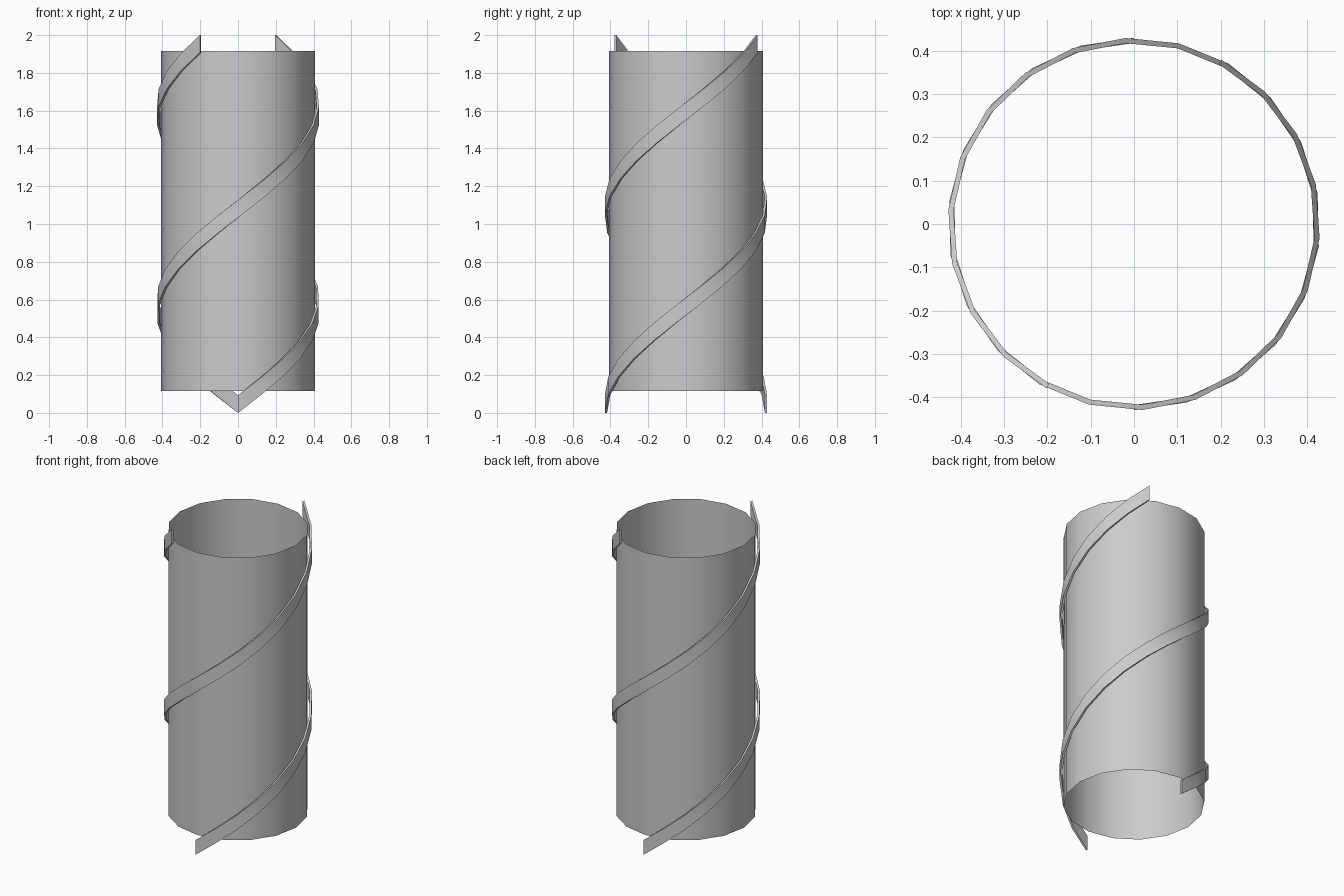
import bpy
import bmesh
import math

cube = bpy.data.objects.get("Cube")
if cube:
    bpy.data.objects.remove(cube, do_unlink=True)

GREY = (0.6, 0.6, 0.6, 1)
grey = bpy.data.materials.new("light_grey")
grey.use_nodes = True
grey.diffuse_color = GREY
grey.node_tree.nodes["Principled BSDF"].inputs["Base Color"].default_value = GREY


def finish(name, bm):
    """Turn a bmesh into a smooth, grey object."""
    bmesh.ops.recalc_face_normals(bm, faces=bm.faces)
    mesh = bpy.data.meshes.new(name)
    bm.to_mesh(mesh)
    bm.free()
    mesh.materials.append(grey)
    obj = bpy.data.objects.new(name, mesh)
    bpy.context.collection.objects.link(obj)
    bpy.ops.object.select_all(action="DESELECT")
    obj.select_set(True)
    bpy.context.view_layer.objects.active = obj
    bpy.ops.object.shade_smooth_by_angle(angle=math.radians(30))
    return obj


# Open tube: a single sheet with sixteen sides
TUBE_R, TUBE_BOTTOM, TUBE_TOP = 0.407, 0.117, 1.915
bm = bmesh.new()
bmesh.ops.create_cone(bm, cap_ends=False, segments=16, radius1=TUBE_R,
                      radius2=TUBE_R, depth=TUBE_TOP - TUBE_BOTTOM)
bmesh.ops.translate(bm, verts=bm.verts, vec=(0, 0, (TUBE_BOTTOM + TUBE_TOP) / 2))
finish("tube", bm)

# Spiral bands: an upright rectangle swept around the tube
STEPS, SWEEP = 20, math.radians(332)
INNER, OUTER, HEIGHT = 0.418, 0.43, 0.093


def spiral_band(name, start):
    bm = bmesh.new()
    rings = []
    for i in range(STEPS + 1):
        t = i / STEPS
        a = start + SWEEP * t
        z = (2 - HEIGHT) * t
        section = [(INNER, z), (OUTER, z), (OUTER, z + HEIGHT), (INNER, z + HEIGHT)]
        rings.append([bm.verts.new((r * math.cos(a), r * math.sin(a), h))
                      for r, h in section])
    for low, high in zip(rings, rings[1:]):
        for k in range(4):
            n = (k + 1) % 4
            bm.faces.new((low[k], low[n], high[n], high[k]))
    bm.faces.new(rings[0])
    bm.faces.new(rings[-1])
    finish(name, bm)


spiral_band("front_spiral_band", -math.pi / 2)
spiral_band("back_spiral_band", math.pi / 2)
